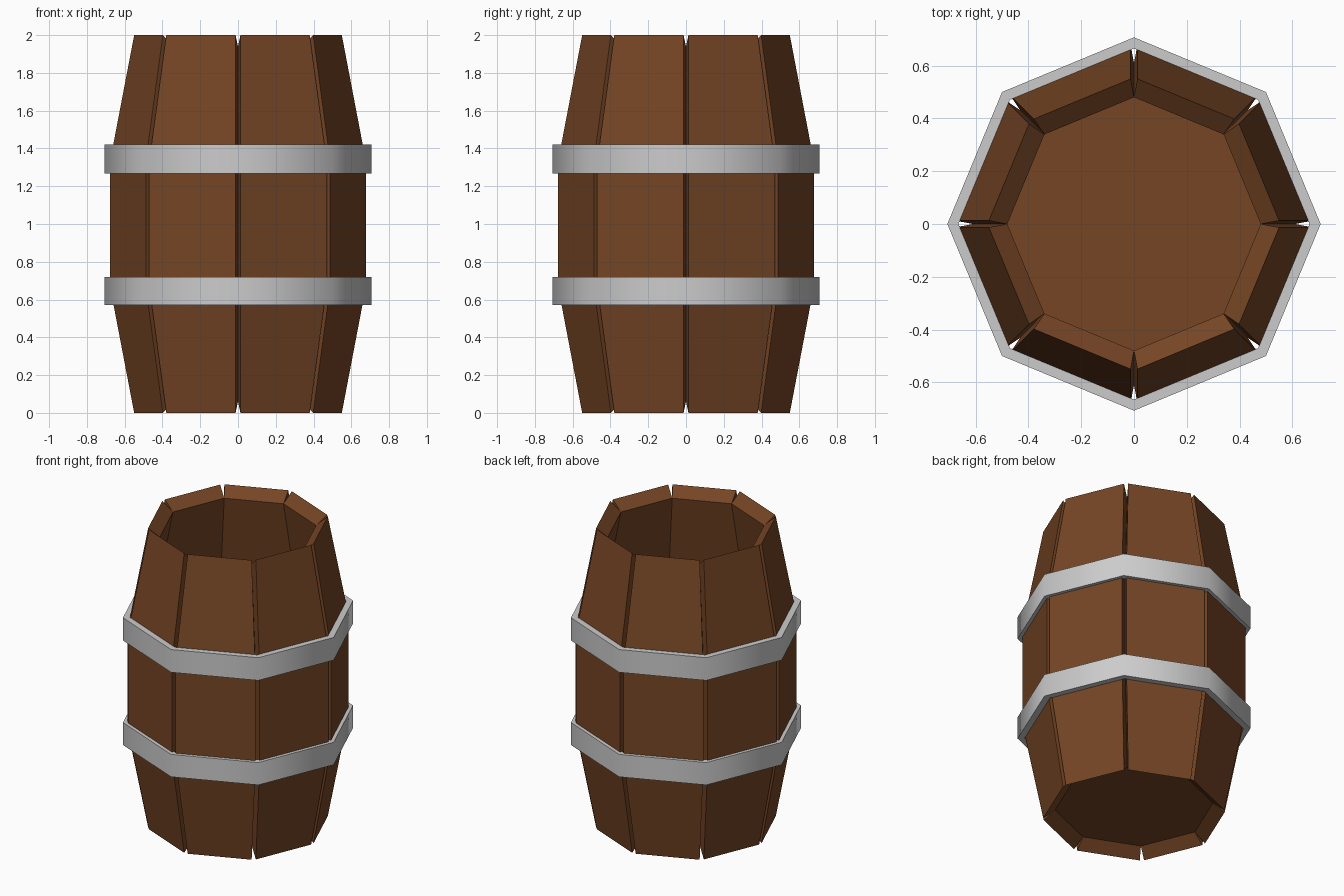
import bpy, bmesh, math
from mathutils import Vector, Matrix

if "Cube" in bpy.data.objects:
    bpy.data.objects.remove(bpy.data.objects["Cube"])

SIDES = 8
STEP = 2 * math.pi / SIDES
GAP = 0.014  # half width of the groove between staves

# (outer radius, outer z, inner radius, inner z) from bottom to top
PROFILE = [(0.555, 0.0, 0.48, 0.06), (0.683, 0.67, 0.61, 0.67),
           (0.683, 1.33, 0.61, 1.33), (0.555, 2.0, 0.48, 1.94)]

wood = bpy.data.materials.new("wood")
wood.diffuse_color = (0.18, 0.06, 0.018, 1)
wood.use_nodes = True
wood.node_tree.nodes["Principled BSDF"].inputs["Base Color"].default_value = wood.diffuse_color


def finish(name, bm, mat=None):
    bmesh.ops.recalc_face_normals(bm, faces=bm.faces[:])
    me = bpy.data.meshes.new(name)
    bm.to_mesh(me)
    bm.free()
    ob = bpy.data.objects.new(name, me)
    bpy.context.collection.objects.link(ob)
    if mat:
        me.materials.append(mat)
    return ob


def skin(bm, rings, closed):
    """Bridge equal rings of points; cap the ends or close the loop."""
    vs = [[bm.verts.new(p) for p in r] for r in rings]
    n = len(vs[0])
    for i in range(len(vs) if closed else len(vs) - 1):
        a, b = vs[i], vs[(i + 1) % len(vs)]
        for j in range(n):
            k = (j + 1) % n
            bm.faces.new((a[j], a[k], b[k], b[j]))
    if not closed:
        bm.faces.new(vs[0])
        bm.faces.new(vs[-1])


def polar(r, a, z):
    return Vector((r * math.cos(a), r * math.sin(a), z))


# Staves: bent planks, narrower outside so V grooves open between them
for i in range(SIDES):
    a0, a1 = i * STEP, (i + 1) * STEP
    rings = []
    for ro, zo, ri, zi in PROFILE:
        p, q = polar(ro, a0, zo), polar(ro, a1, zo)
        d = (q - p).normalized() * GAP
        rings.append([p + d, q - d, polar(ri, a1, zi), polar(ri, a0, zi)])
    bm = bmesh.new()
    skin(bm, rings, False)
    finish(f"stave_{i + 1}", bm, wood)

# Barrel floor
bm = bmesh.new()
bmesh.ops.create_cone(bm, cap_ends=True, segments=SIDES, radius1=0.48,
                      radius2=0.482, depth=0.012,
                      matrix=Matrix.Translation((0, 0, 0.066)))
# align corners with the stave seams
first = max(bm.verts, key=lambda v: v.co.x).co
turn = -math.atan2(first.y, first.x)
bmesh.ops.rotate(bm, verts=bm.verts[:], matrix=Matrix.Rotation(turn, 3, 'Z'))
finish("floor", bm, wood)

# Metal hoops
for name, z0, z1 in (("lower_hoop", 0.57, 0.72), ("upper_hoop", 1.268, 1.42)):
    section = [(0.665, z0), (0.707, z0), (0.707, z1), (0.665, z1)]
    bm = bmesh.new()
    skin(bm, [[polar(r, i * STEP, z) for r, z in section]
              for i in range(SIDES)], True)
    hoop = finish(name, bm)
    bpy.ops.object.select_all(action='DESELECT')
    hoop.select_set(True)
    bpy.context.view_layer.objects.active = hoop
    bpy.ops.object.shade_smooth_by_angle(angle=math.radians(60))
